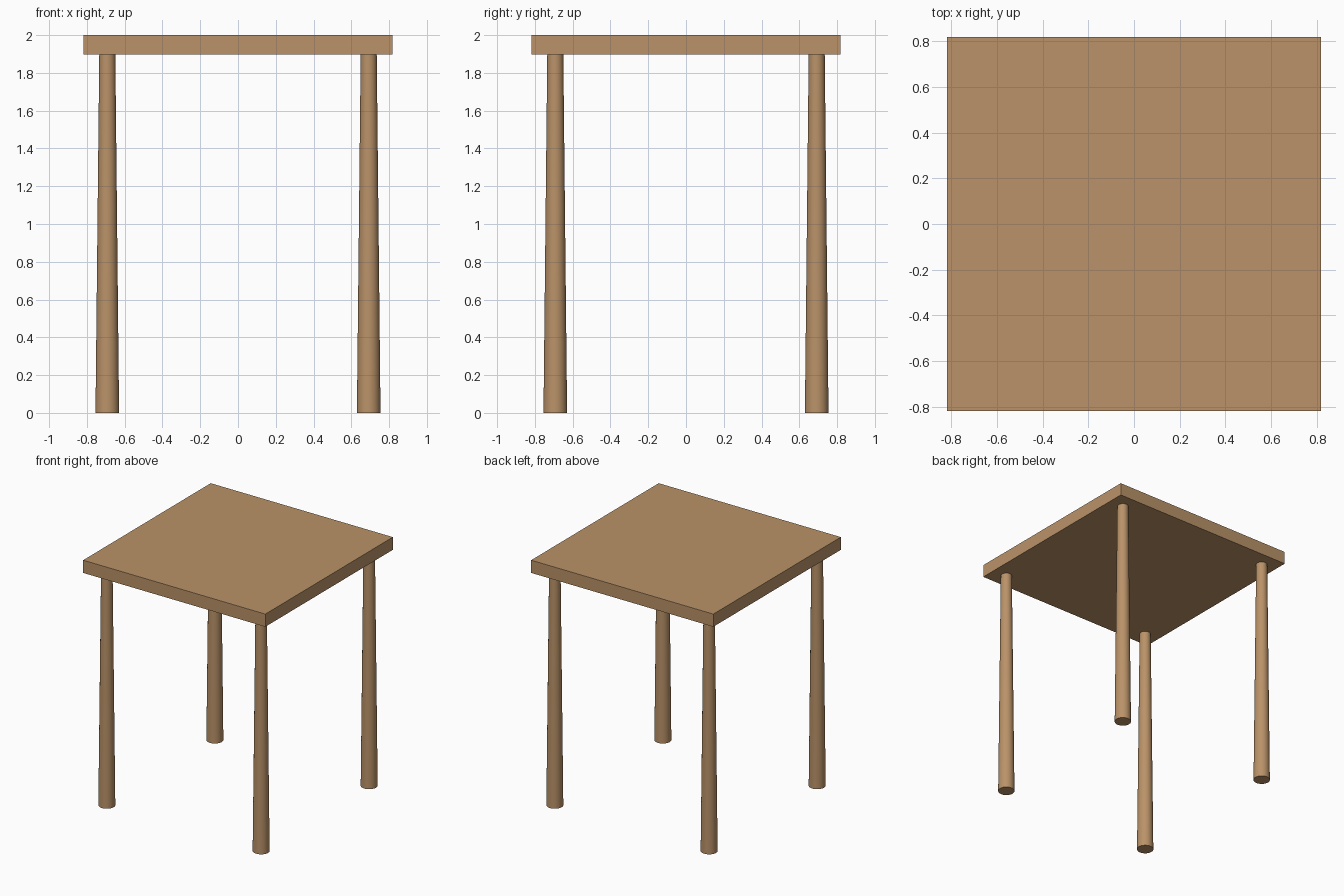
import bpy
import math

cube = bpy.data.objects.get("Cube")
if cube:
    bpy.data.objects.remove(cube, do_unlink=True)

HEIGHT = 2.0
HALF_WIDTH = 0.817
UNDERSIDE = 1.897
LEG_OFFSET = 0.692

# Single wood colour
wood = bpy.data.materials.new("light_wood")
wood.use_nodes = True
colour = (0.49, 0.29, 0.14, 1)
wood.diffuse_color = colour
bsdf = next(n for n in wood.node_tree.nodes if n.type == "BSDF_PRINCIPLED")
bsdf.inputs["Base Color"].default_value = colour


def finish(name):
    obj = bpy.context.object
    obj.name = name
    obj.data.materials.append(wood)
    return obj


# Square slab top
thickness = HEIGHT - UNDERSIDE
bpy.ops.mesh.primitive_cube_add(size=1, location=(0, 0, HEIGHT - thickness / 2))
top = finish("table_top")
top.scale = (2 * HALF_WIDTH, 2 * HALF_WIDTH, thickness)
bpy.ops.object.transform_apply(location=False, rotation=False, scale=True)

# Four round legs, wider at the floor
for front_back, y in (("front", -LEG_OFFSET), ("back", LEG_OFFSET)):
    for side, x in (("right", -LEG_OFFSET), ("left", LEG_OFFSET)):
        bpy.ops.mesh.primitive_cone_add(
            vertices=32, radius1=0.0625, radius2=0.0425, depth=UNDERSIDE,
            location=(x, y, UNDERSIDE / 2))
        finish(f"{front_back}_{side}_leg")
        bpy.ops.object.shade_smooth_by_angle(angle=math.radians(40))
